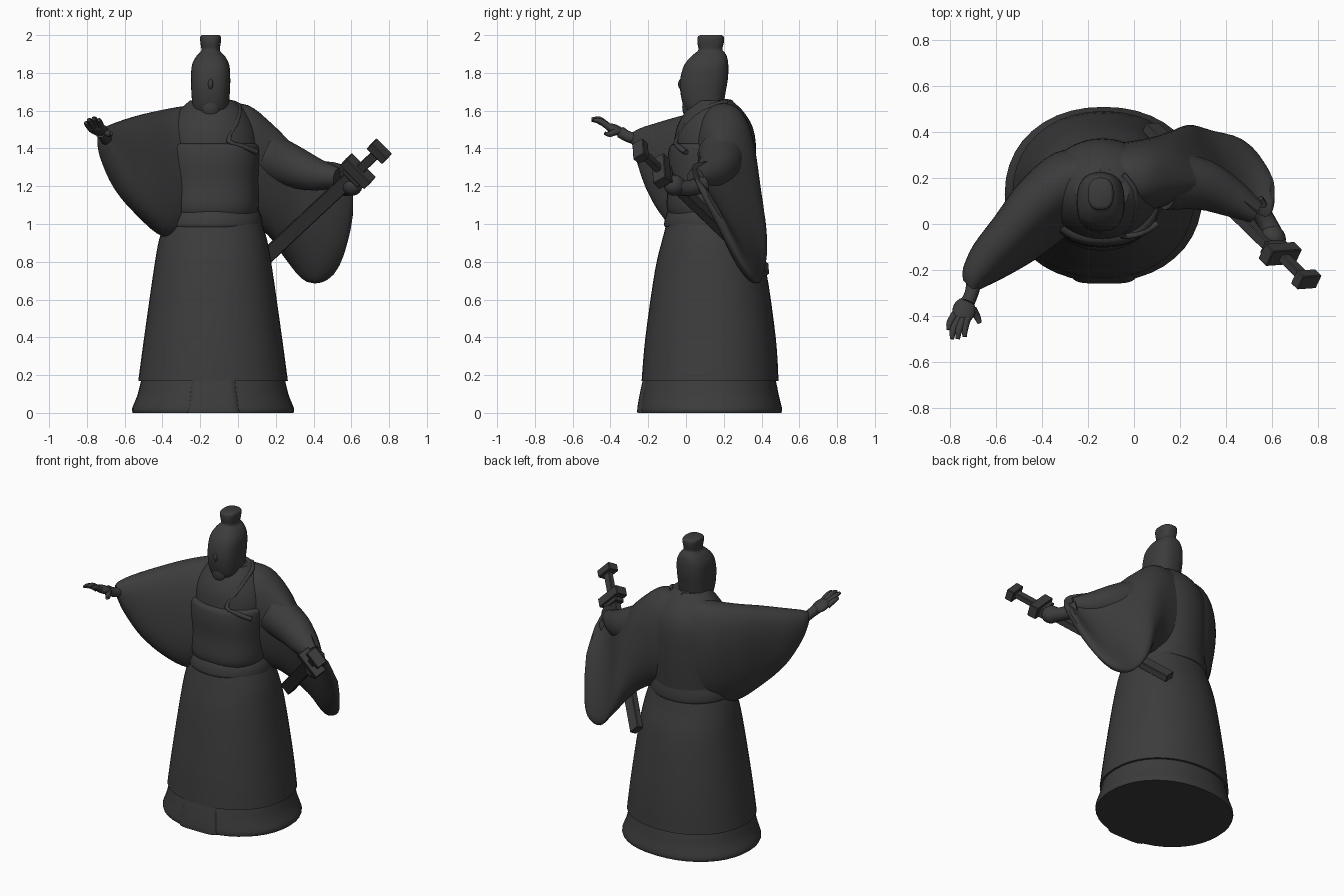
import bpy, bmesh, math
from mathutils import Vector, Matrix

mat = bpy.data.materials.new("dark_grey")
mat.diffuse_color = (0.045, 0.045, 0.045, 1)


def finish(name, bm, angle=40):
    bmesh.ops.recalc_face_normals(bm, faces=bm.faces)
    me = bpy.data.meshes.new(name)
    bm.to_mesh(me)
    bm.free()
    ob = bpy.data.objects.new(name, me)
    bpy.context.collection.objects.link(ob)
    me.materials.append(mat)
    bpy.ops.object.select_all(action='DESELECT')
    ob.select_set(True)
    bpy.context.view_layer.objects.active = ob
    bpy.ops.object.shade_smooth_by_angle(angle=math.radians(angle))
    return ob


def spline(seq, steps):
    """Catmull-Rom through a list of vectors."""
    out = []
    for i in range(len(seq) - 1):
        p0, p1, p2, p3 = (seq[max(i - 1, 0)], seq[i], seq[i + 1],
                          seq[min(i + 2, len(seq) - 1)])
        for k in range(steps):
            t = k / steps
            out.append(p1 + (p2 - p0) * (t / 2)
                       + (p0 * 2 - p1 * 5 + p2 * 4 - p3) * (t * t / 2)
                       + (p1 * 3 - p0 - p2 * 3 + p3) * (t ** 3 / 2))
    return out + [seq[-1]]


def loft(name, rings, seg=40, e=2.0, steps=4, angle=40):
    """Skin superellipse rings, each (centre, half axis, half axis)."""
    C, A, B = [spline([Vector(r[i]) for r in rings], steps) for i in range(3)]
    bm = bmesh.new()
    loops = []
    for c, a, b in zip(C, A, B):
        loop = []
        for k in range(seg):
            t = 2 * math.pi * k / seg
            u, v = math.cos(t), math.sin(t)
            u = math.copysign(abs(u) ** (2 / e), u)
            v = math.copysign(abs(v) ** (2 / e), v)
            loop.append(bm.verts.new(c + a * u + b * v))
        loops.append(loop)
    for l, m in zip(loops, loops[1:]):
        for k in range(seg):
            j = (k + 1) % seg
            bm.faces.new((l[k], l[j], m[j], m[k]))
    bm.faces.new(loops[0])
    bm.faces.new(loops[-1])
    return finish(name, bm, angle)


def stack(name, cx, rows, **kw):
    """Upright loft from rows of (z, half width, front y, back y)."""
    return loft(name, [((cx, (f + b) / 2, z), (w, 0, 0), (0, (b - f) / 2, 0))
                       for z, w, f, b in rows], **kw)


def sleeve(name, rows):
    """Hanging sleeve from rows of (top, bottom, half thickness vector)."""
    return loft(name, [((Vector(t) + Vector(b)) / 2, (Vector(t) - Vector(b)) / 2, (*n, 0))
                       for t, b, n in rows], e=2.3)


def tube(name, pts, radii, seg=12):
    pts = [Vector(p) for p in pts]
    rings = []
    for i, p in enumerate(pts):
        d = pts[min(i + 1, len(pts) - 1)] - pts[max(i - 1, 0)]
        a = d.cross(Vector((0.13, 0.09, 1))).normalized()
        b = a.cross(d).normalized()
        rings.append((p, a * radii[i], b * radii[i]))
    return loft(name, rings, seg=seg, steps=3)


def ball(name, loc, size, rot=(0, 0, 0)):
    bm = bmesh.new()
    bmesh.ops.create_uvsphere(bm, u_segments=20, v_segments=12, radius=1)
    ob = finish(name, bm)
    ob.location, ob.scale, ob.rotation_euler = loc, size, rot
    return ob


# Skirt with a flared under-hem and a front panel
stack("skirt", -0.132, [(0.17, .396, -.235, .490), (0.40, .365, -.215, .475),
      (0.75, .315, -.165, .425), (0.92, .285, -.125, .375), (1.05, .24, -.09, .34)], e=2.15)
stack("under_hem", -0.132, [(0, .425, -.248, .505), (0.025, .428, -.251, .508),
      (0.09, .402, -.240, .492), (0.16, .384, -.226, .478), (0.22, .37, -.21, .46)], e=2.15)
stack("hem_front_panel", -0.13, [(0, .15, -.258, 0), (0.03, .145, -.257, 0),
      (0.10, .135, -.245, 0), (0.19, .125, -.225, 0)], e=5)

# Torso, jacket hem and wrapped chest band
stack("torso", -0.138, [(0.97, .255, -.10, .355), (1.08, .245, -.09, .36),
      (1.25, .25, -.075, .37), (1.42, .25, -.065, .37), (1.52, .225, -.045, .35),
      (1.60, .175, .0, .30), (1.655, .115, .045, .24)])
stack("jacket_hem", -0.138, [(0.985, .262, -.112, .362), (1.0, .268, -.116, .366),
      (1.04, .262, -.108, .364), (1.09, .24, -.085, .355)])
stack("chest_band", -0.135, [(1.05, .235, -.09, .34), (1.10, .245, -.103, .345),
      (1.22, .245, -.095, .345), (1.33, .25, -.098, .345), (1.405, .25, -.088, .345),
      (1.425, .235, -.065, .33)], e=2.3)

# Collar and crossing lapel, half sunk in the robe
tube("collar", [(-.145, .235, 1.64), (-.235, .19, 1.635), (-.245, .09, 1.60), (-.205, .02, 1.56),
     (-.13, -.015, 1.52), (-.06, .01, 1.555), (-.035, .08, 1.60), (-.05, .19, 1.64),
     (-.145, .235, 1.64)], [.019] * 9)
tube("lapel", [(-.05, .215, 1.645), (.0, .15, 1.63), (.005, .07, 1.59), (-.015, .0, 1.52),
     (-.05, -.05, 1.44), (.03, -.04, 1.41), (.10, .0, 1.38)], [.014] * 7)

# Raised sleeve and hanging sleeve
sleeve("raised_sleeve", [
    ((-.12, .20, 1.635), (-.14, .20, 1.02), (.03, -.14)),
    ((-.28, .19, 1.625), (-.27, .14, 0.94), (.07, -.14)),
    ((-.42, .10, 1.60), (-.38, .02, 0.93), (.09, -.115)),
    ((-.54, -.03, 1.57), (-.49, -.09, 1.02), (.085, -.085)),
    ((-.645, -.15, 1.535), (-.605, -.17, 1.15), (.07, -.065)),
    ((-.70, -.23, 1.51), (-.68, -.23, 1.30), (.05, -.04)),
    ((-.715, -.27, 1.49), (-.71, -.26, 1.40), (.03, -.025))])
sleeve("hanging_sleeve", [
    ((-.10, .20, 1.635), (-.05, .20, 1.02), (0, -.15)),
    ((.05, .20, 1.63), (.05, .22, 1.00), (.0, -.16)),
    ((.18, .21, 1.53), (.16, .29, 0.94), (.02, -.14)),
    ((.30, .20, 1.41), (.27, .37, 0.80), (.05, -.11)),
    ((.43, .14, 1.34), (.38, .37, 0.69), (.08, -.09)),
    ((.53, .05, 1.32), (.48, .36, 0.72), (.07, -.055)),
    ((.575, .05, 1.26), (.55, .28, 0.87), (.042, -.025)),
    ((.60, .10, 1.19), (.60, .20, 1.02), (.01, -.01))])
tube("sleeve_forearm", [(.15, .19, 1.36), (.30, .17, 1.30), (.42, .115, 1.26), (.53, .05, 1.245)],
     [.13, .11, .085, .05], 24)

# Head, face and top knot
HX = -0.145
stack("head", HX, [(1.50, .085, .04, .20), (1.57, .085, .015, .20), (1.63, .096, -.015, .20),
      (1.70, .102, -.03, .21), (1.77, .104, -.03, .222), (1.84, .099, -.01, .224),
      (1.885, .078, .025, .217), (1.91, .055, .055, .203), (1.925, .049, .066, .193),
      (1.96, .054, .06, .20), (1.99, .055, .062, .20), (2.0, .046, .075, .188)], e=2.5)
ball("nose", (HX, -.018, 1.74), (.016, .024, .032))
ball("beard", (HX, .012, 1.62), (.05, .032, .06))

# Open hand with spread fingers
tube("open_wrist", [(-.69, -.23, 1.445), (-.705, -.30, 1.46), (-.725, -.345, 1.485)],
     [.036, .03, .032])
ball("open_palm", (-.738, -.375, 1.50), (.05, .06, .026), (-.4, 0, -.2))
for base, mid, tip in (((-.775, -.39, 1.50), (-.80, -.43, 1.53), (-.805, -.46, 1.535)),
                       ((-.76, -.41, 1.515), (-.785, -.46, 1.545), (-.79, -.50, 1.55)),
                       ((-.745, -.415, 1.52), (-.76, -.46, 1.555), (-.765, -.50, 1.555)),
                       ((-.725, -.41, 1.515), (-.735, -.455, 1.545), (-.735, -.49, 1.55)),
                       ((-.70, -.37, 1.49), (-.68, -.405, 1.475), (-.67, -.43, 1.48))):
    tube("open_finger", [base, mid, tip], [.018, .015, .009], 10)

# Gripping hand
tube("grip_wrist", [(.52, .09, 1.21), (.57, .02, 1.19), (.60, -.04, 1.195)], [.05, .042, .045])
ball("grip_fist", (.605, -.06, 1.205), (.052, .06, .055), (0, 0, .6))

# Sheathed sword: boxes stacked along its axis
guard = Vector((.635, -.13, 1.28))
d = Vector((-.60, .585, -.56)).normalized()
w = Vector((-.7, -.05, .7))
w = (w - d * w.dot(d)).normalized()
frame = Matrix((d, w, d.cross(w))).transposed().to_4x4()
for name, start, end, wide, thick in (("scabbard", 0, .95, .078, .046),
                                      ("guard", -.03, .03, .18, .08),
                                      ("guard_collar", .03, .06, .12, .065),
                                      ("hilt", -.19, 0, .05, .035),
                                      ("pommel", -.215, -.165, .115, .07)):
    bm = bmesh.new()
    bmesh.ops.create_cube(bm, size=1, matrix=Matrix.Translation(guard + d * (start + end) / 2)
                          @ frame @ Matrix.Diagonal((end - start, wide, thick, 1)))
    bmesh.ops.bevel(bm, geom=bm.edges[:], offset=.004, segments=1, affect='EDGES')
    finish(name, bm, 20)
